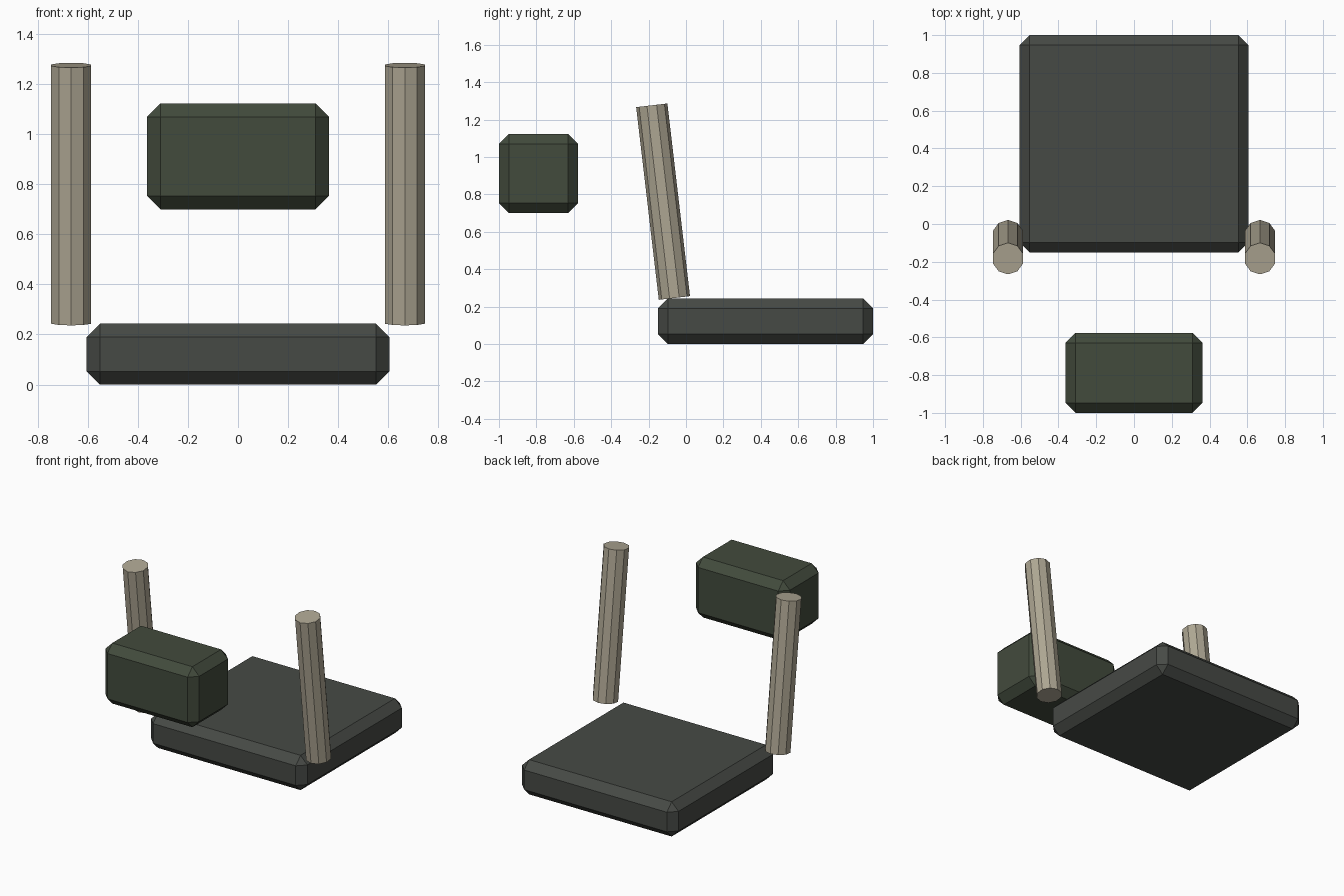
import bpy
from mathutils import Vector

if "Cube" in bpy.data.objects:
    bpy.data.objects.remove(bpy.data.objects["Cube"])


def material(name, rgb):
    mat = bpy.data.materials.new(name)
    mat.diffuse_color = (*rgb, 1.0)
    mat.use_nodes = True
    mat.node_tree.nodes["Principled BSDF"].inputs["Base Color"].default_value = mat.diffuse_color
    return mat


def chamfered_box(name, low, high, chamfer, mat):
    low, high = Vector(low), Vector(high)
    bpy.ops.mesh.primitive_cube_add(size=1, location=(low + high) / 2)
    obj = bpy.context.object
    obj.name = name
    obj.scale = high - low
    bpy.ops.object.transform_apply(location=False, rotation=False, scale=True)
    bevel = obj.modifiers.new("chamfer", 'BEVEL')
    bevel.width = chamfer
    bevel.segments = 1
    obj.data.materials.append(mat)
    return obj


def leaning_post(name, bottom, top, radius, mat):
    bottom, top = Vector(bottom), Vector(top)
    axis = top - bottom
    bpy.ops.mesh.primitive_cylinder_add(
        vertices=10, radius=radius, depth=axis.length, location=(bottom + top) / 2)
    obj = bpy.context.object
    obj.name = name
    obj.rotation_mode = 'QUATERNION'
    obj.rotation_quaternion = Vector((0, 0, 1)).rotation_difference(axis)
    obj.data.materials.append(mat)
    return obj


slab_mat = material("dark grey", (0.062, 0.068, 0.060))
block_mat = material("dark green", (0.055, 0.070, 0.046))
post_mat = material("warm beige", (0.42, 0.38, 0.29))

# Base slab and the raised block in front of it
chamfered_box("base_slab", (-0.605, -0.15, 0), (0.605, 1.0, 0.243), 0.053, slab_mat)
chamfered_box("front_block", (-0.363, -1.0, 0.70), (0.363, -0.577, 1.123), 0.053, block_mat)

# Pair of posts leaning forward
for side, label in ((-1, "left"), (1, "right")):
    leaning_post(label + "_post", (side * 0.667, -0.062, 0.246),
                 (side * 0.667, -0.183, 1.276), 0.084, post_mat)
